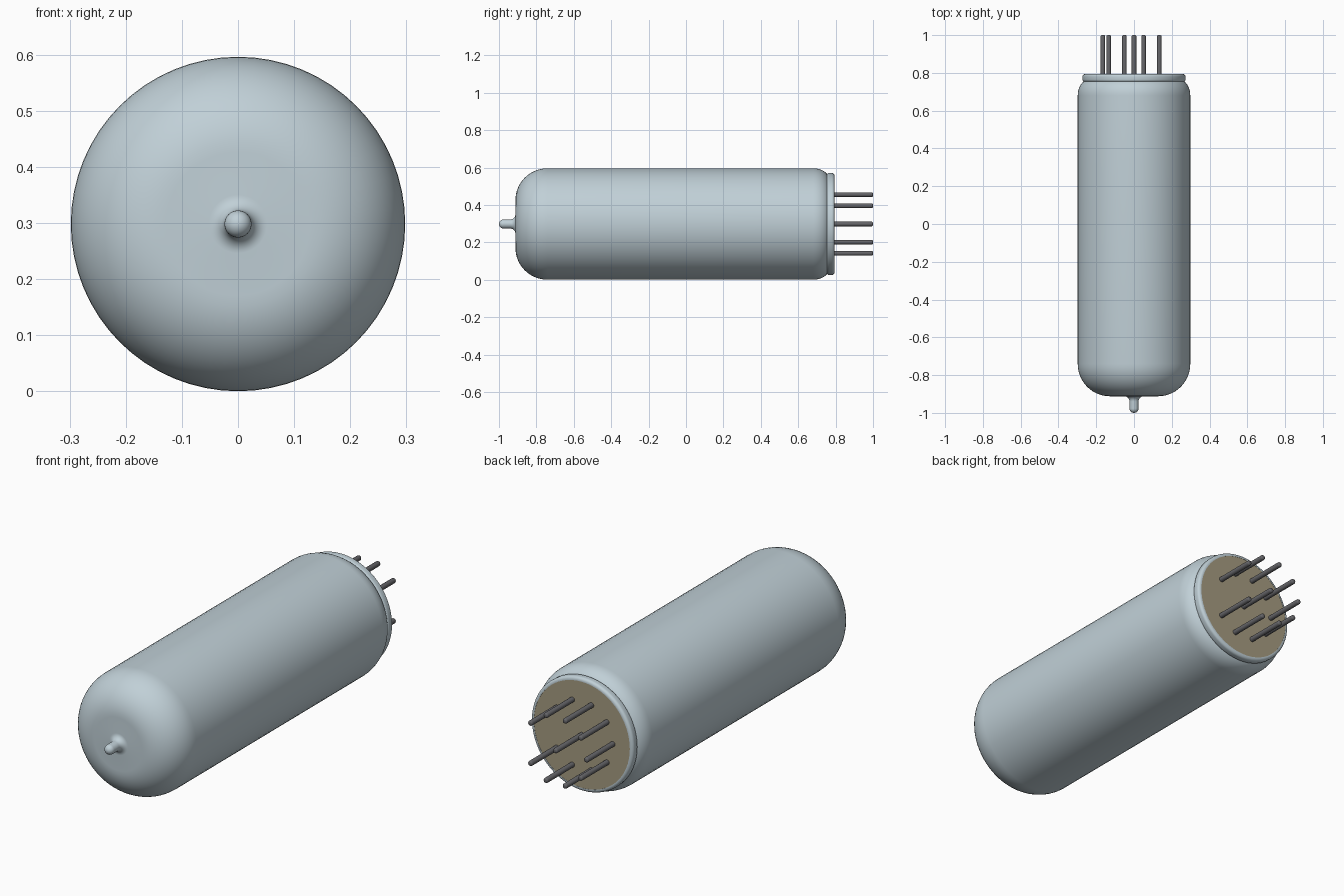
import bpy, bmesh
from math import sin, cos, pi, radians
from mathutils import Matrix

cube = bpy.data.objects.get("Cube")
if cube:
    bpy.data.objects.remove(cube)

RADIUS = 0.298


def material(name, rgb):
    m = bpy.data.materials.new(name)
    m.use_nodes = True
    m.diffuse_color = (*rgb, 1)
    m.node_tree.nodes["Principled BSDF"].inputs["Base Color"].default_value = (*rgb, 1)
    return m


glass = material("pale blue grey glass", (0.53, 0.63, 0.68))
tan = material("tan base", (0.38, 0.33, 0.22))
metal = material("dark grey metal", (0.13, 0.13, 0.14))


def arc(y, r, ry, rr, start, end, steps=8):
    """Elliptical arc in the profile plane, as (y, radius) points."""
    angles = [radians(start + (end - start) * i / steps) for i in range(steps + 1)]
    return [(y + ry * cos(a), max(0, r + rr * sin(a))) for a in angles]


def lathe(name, profile, mat, x=0, z=RADIUS, steps=64):
    """Revolve (y, radius) points round a lengthwise axis."""
    bm = bmesh.new()
    verts = [bm.verts.new((r, y, 0)) for y, r in profile]
    edges = [bm.edges.new(pair) for pair in zip(verts, verts[1:])]
    bmesh.ops.spin(bm, geom=verts + edges, cent=(0, 0, 0), axis=(0, 1, 0),
                   angle=2 * pi, steps=steps, use_duplicate=False)
    bmesh.ops.remove_doubles(bm, verts=bm.verts, dist=0.0002)
    bmesh.ops.recalc_face_normals(bm, faces=bm.faces)
    bmesh.ops.transform(bm, matrix=Matrix.Translation((x, 0, z)), verts=bm.verts)
    mesh = bpy.data.meshes.new(name)
    bm.to_mesh(mesh)
    bm.free()
    mesh.materials.append(mat)
    obj = bpy.data.objects.new(name, mesh)
    bpy.context.collection.objects.link(obj)
    bpy.ops.object.select_all(action="DESELECT")
    obj.select_set(True)
    bpy.context.view_layer.objects.active = obj
    bpy.ops.object.shade_smooth_by_angle(angle=radians(40))
    return obj


# Glass envelope: sealed nipple, flare, domed front, straight wall, curved shoulder
nipple = arc(-0.976, 0, 0.024, 0.024, 180, 90)
flare = arc(-0.94, 0.052, 0.028, 0.028, 270, 360)
dome = arc(-0.74, 0.128, 0.172, 0.17, 180, 90, 14)
shoulder = arc(0.68, 0.238, 0.085, 0.06, 90, 15)
lathe("glass_envelope", nipple + flare + dome + shoulder + [(0.762, 0)], glass)

# Rounded collar around the base
collar = [(0.752, 0.24)] + arc(0.765, 0.262, 0.012, 0.011, 180, 90, 4) \
    + arc(0.78, 0.258, 0.014, 0.015, 90, 0, 6) + [(0.794, 0.256), (0.775, 0.256)]
lathe("glass_collar", collar, glass)

# Flat base plate
lathe("base_plate", [(0.76, 0), (0.76, 0.257), (0.793, 0.257), (0.793, 0)], tan)

# Ring of pins with one gap, plus a centre pin
spots = [(0, 0)] + [(0.165 * cos(i * pi / 5), 0.165 * sin(i * pi / 5)) for i in range(1, 10)]
pin = [(0.78, 0), (0.78, 0.0125)] + arc(0.992, 0.0045, 0.008, 0.008, 90, 0, 4) + [(1.0, 0)]
for n, (px, pz) in enumerate(spots):
    lathe("centre_pin" if n == 0 else f"ring_pin_{n}", pin, metal, px, RADIUS + pz, 16)
